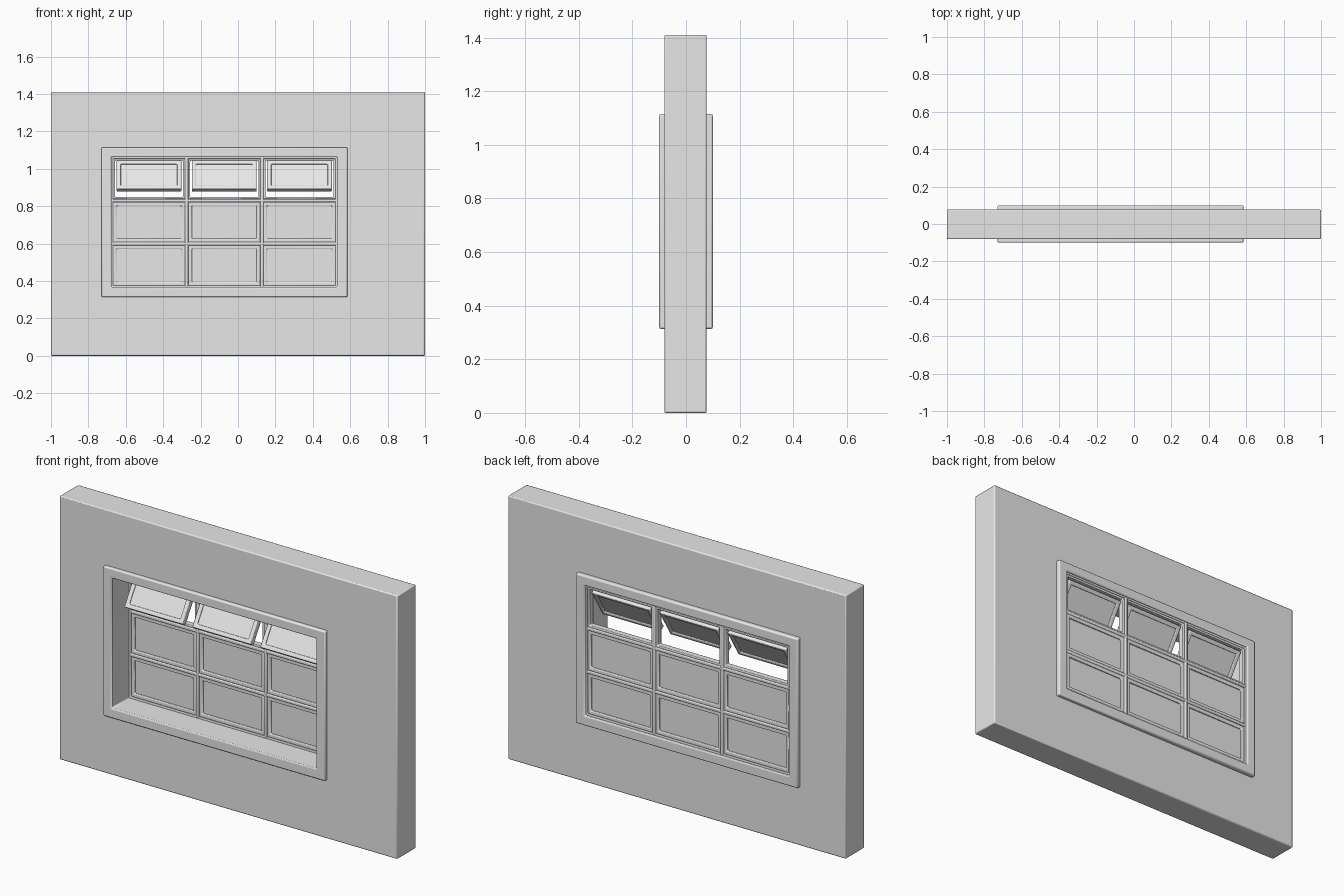
import bpy
import bmesh
import math

if "Cube" in bpy.data.objects:
    bpy.data.objects.remove(bpy.data.objects["Cube"], do_unlink=True)

grey = bpy.data.materials.new("plain_grey")
grey.use_nodes = True
grey.diffuse_color = (0.8, 0.8, 0.8, 1)
grey.node_tree.nodes["Principled BSDF"].inputs["Base Color"].default_value = (0.8, 0.8, 0.8, 1)


def finish(name, bm, bevel):
    bmesh.ops.recalc_face_normals(bm, faces=bm.faces)
    mesh = bpy.data.meshes.new(name)
    bm.to_mesh(mesh)
    bm.free()
    mesh.materials.append(grey)
    obj = bpy.data.objects.new(name, mesh)
    bpy.context.collection.objects.link(obj)
    if bevel:
        mod = obj.modifiers.new("soft_edges", "BEVEL")
        mod.width = bevel
        mod.segments = 2
        mod.limit_method = "ANGLE"
    bpy.ops.object.select_all(action="DESELECT")
    obj.select_set(True)
    bpy.context.view_layer.objects.active = obj
    bpy.ops.object.shade_smooth_by_angle(angle=math.radians(30))
    return obj


def corners(rect):
    x0, x1, z0, z1 = rect
    return [(x0, z0), (x1, z0), (x1, z1), (x0, z1)]


def inset(rect, d):
    x0, x1, z0, z1 = rect
    return (x0 + d, x1 - d, z0 + d, z1 - d)


def ring(name, outer, inner, y0, y1, bevel):
    """Rectangular frame with an opening, standing in the xz plane."""
    bm = bmesh.new()
    loops = [[bm.verts.new((x, y, z)) for x, z in corners(r)]
             for r, y in ((outer, y0), (outer, y1), (inner, y1), (inner, y0))]
    for k in range(4):
        a, b = loops[k], loops[(k + 1) % 4]
        for i in range(4):
            j = (i + 1) % 4
            bm.faces.new((a[i], a[j], b[j], b[i]))
    return finish(name, bm, bevel)


def box(name, rect, y0, y1, bevel=0):
    bm = bmesh.new()
    front, back = [[bm.verts.new((x, y, z)) for x, z in corners(rect)] for y in (y0, y1)]
    bm.faces.new(front)
    bm.faces.new(back)
    for i in range(4):
        j = (i + 1) % 4
        bm.faces.new((front[i], front[j], back[j], back[i]))
    return finish(name, bm, bevel)


# Wall and the casing that lines its opening
casing = (-0.73, 0.585, 0.313, 1.114)
opening = (-0.677, 0.53, 0.367, 1.062)
ring("wall", (-1, 1, 0, 1.41), inset(casing, 0.02), -0.081, 0.077, 0.006)
ring("casing", casing, opening, -0.1, 0.1, 0.007)

# Glazing bars
BAR = 0.009
left, right, bottom, top = opening
pitch_x = (right - left) / 3
pitch_z = (top - bottom) / 3
ring("window_frame", inset(opening, -0.01), inset(opening, BAR), 0.046, 0.09, 0.004)
for i in (1, 2):
    x = left + i * pitch_x
    z = bottom + i * pitch_z
    box(f"upright_bar_{i}", (x - BAR, x + BAR, bottom, top), 0.045, 0.091, 0.005)
    box(f"cross_bar_{i}", (left, right, z - BAR, z + BAR), 0.046, 0.09, 0.005)

# Panes: two fixed rows, and a top row of tilted sashes
TILT = math.radians(-32)
for col in range(3):
    for row in range(3):
        tag = f"{col + 1}_{row + 1}"
        x0 = left + col * pitch_x
        z0 = bottom + row * pitch_z
        cell = inset((x0, x0 + pitch_x, z0, z0 + pitch_z), BAR - 0.002)
        if row < 2:
            ring("fixed_sash_" + tag, cell, inset(cell, 0.021), 0.051, 0.086, 0.005)
            box("fixed_glass_" + tag, inset(cell, 0.015), 0.061, 0.076)
        else:
            ring("vent_frame_" + tag, cell, inset(cell, 0.012), 0.051, 0.086, 0.004)
            sash = (-0.173, 0.173, -0.18, 0)
            parts = [ring("open_sash_" + tag, sash, inset(sash, 0.022), 0, 0.034, 0.005),
                     box("open_glass_" + tag, inset(sash, 0.016), 0.009, 0.025)]
            for part in parts:
                part.location = (x0 + pitch_x / 2, 0.057, 1.046)
                part.rotation_euler.x = TILT
